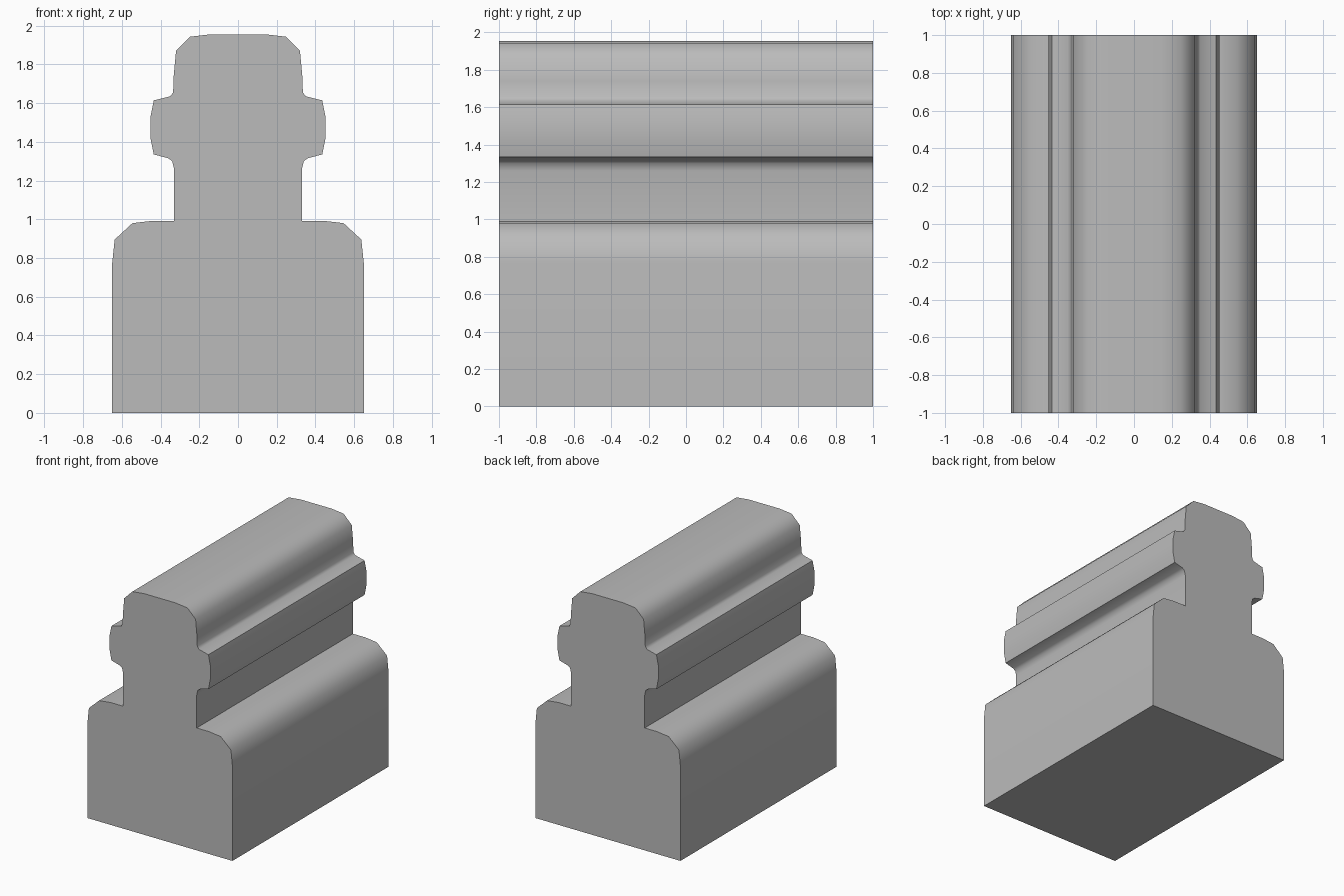
import bpy, bmesh, math

if "Cube" in bpy.data.objects:
    bpy.data.objects.remove(bpy.data.objects["Cube"])

# right half of the moulding cross-section (x, z), bottom to top
half = [
    (0.65, 0.0), (0.65, 0.77), (0.637, 0.895), (0.545, 0.98), (0.44, 0.992), (0.33, 0.992),  # base
    (0.33, 1.26), (0.34, 1.30), (0.36, 1.315),                                                # neck
    (0.435, 1.335), (0.452, 1.42), (0.452, 1.53), (0.435, 1.614),                             # band
    (0.35, 1.635), (0.335, 1.655), (0.332, 1.74),
    (0.32, 1.87), (0.247, 1.943), (0.14, 1.955),                                              # cap
]
profile = half + [(-x, z) for x, z in reversed(half)]

# extrude the profile along y
bm = bmesh.new()
face = bm.faces.new([bm.verts.new((x, -1, z)) for x, z in profile])
ext = bmesh.ops.extrude_face_region(bm, geom=[face], use_keep_orig=True)
for v in ext["geom"]:
    if isinstance(v, bmesh.types.BMVert):
        v.co.y = 1
bmesh.ops.recalc_face_normals(bm, faces=bm.faces)
mesh = bpy.data.meshes.new("moulded_rail")
bm.to_mesh(mesh)
bm.free()

rail = bpy.data.objects.new("moulded_rail", mesh)
bpy.context.collection.objects.link(rail)

grey = bpy.data.materials.new("plain grey")
grey.diffuse_color = (0.5, 0.5, 0.5, 1)
grey.use_nodes = True
grey.node_tree.nodes["Principled BSDF"].inputs["Base Color"].default_value = grey.diffuse_color
mesh.materials.append(grey)

# soft rounded corners, crisp ledges and ends
bpy.context.view_layer.objects.active = rail
rail.select_set(True)
bpy.ops.object.shade_smooth_by_angle(angle=math.radians(55))
